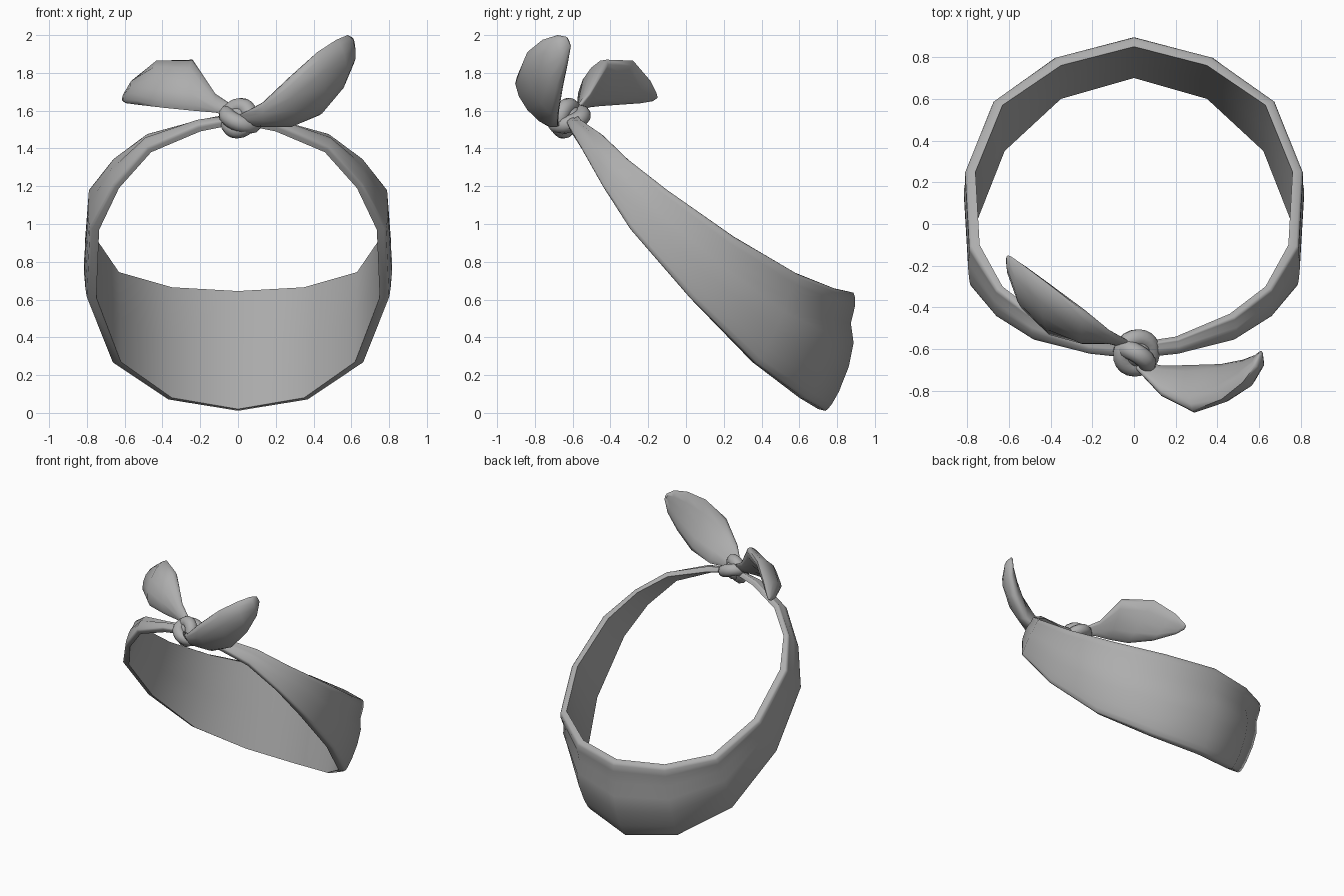
import bpy, bmesh, math
from mathutils import Vector as V

if "Cube" in bpy.data.objects:
    bpy.data.objects.remove(bpy.data.objects["Cube"])

# Dark grey cloth
cloth = bpy.data.materials.new("grey_cloth")
cloth.diffuse_color = (.42, .42, .42, 1)
cloth.use_nodes = True
cloth.node_tree.nodes["Principled BSDF"].inputs["Base Color"].default_value = cloth.diffuse_color


def finish(ob, angle):
    """Apply the cloth material and smooth shading."""
    ob.data.materials.append(cloth)
    bpy.ops.object.select_all(action='DESELECT')
    ob.select_set(True)
    bpy.context.view_layer.objects.active = ob
    bpy.ops.object.shade_smooth_by_angle(angle=math.radians(angle))


def skin(name, rings, closed, angle=40):
    """Loft a list of closed cross-section rings into one smooth-shaded object."""
    bm = bmesh.new()
    rows = [[bm.verts.new(p) for p in r] for r in rings]
    n = len(rows[0])
    for i in range(len(rows) if closed else len(rows) - 1):
        a, b = rows[i], rows[(i + 1) % len(rows)]
        for j in range(n):
            k = (j + 1) % n
            bm.faces.new((a[j], a[k], b[k], b[j]))
    if not closed:
        bm.faces.new(rows[0])
        bm.faces.new(rows[-1])
    bmesh.ops.recalc_face_normals(bm, faces=bm.faces)
    me = bpy.data.meshes.new(name)
    bm.to_mesh(me)
    bm.free()
    ob = bpy.data.objects.new(name, me)
    bpy.context.collection.objects.link(ob)
    finish(ob, angle)


# Head band: inner upper edge, inner lower edge, fold bulge (back to front, right half)
half = [
    ((0, .85, .645), (0, .70, .02), 1.0),
    ((.35, .76, .665), (.35, .60, .08), .9),
    ((.63, .57, .745), (.62, .35, .27), .6),
    ((.76, .25, .935), (.75, .02, .61), .2),
    ((.74, -.10, 1.18), (.735, -.29, .97), .15),
    ((.63, -.30, 1.335), (.63, -.43, 1.19), .2),
    ((.46, -.43, 1.455), (.46, -.54, 1.38), .3),
    ((.20, -.54, 1.52), (.20, -.61, 1.49), .3),
    ((0, -.57, 1.56), (0, -.63, 1.53), 0),
]
flip = lambda p: (-p[0], p[1], p[2])
loop = half + [(flip(u), flip(l), f) for u, l, f in half[-2:0:-1]]
# Outer cross-section: position down the width, extra fold height
folds = [(0, -.012), (.03, 0), (.1, .012), (.25, .012), (.4, .05), (.6, .055),
         (.82, .035), (.93, .015), (.98, 0), (1, -.012)]
rings = []
for i, (u, l, f) in enumerate(loop):
    u, l = V(u), V(l)
    p, q = loop[i - 1], loop[(i + 1) % len(loop)]
    tan = V(q[0]) + V(q[1]) - V(p[0]) - V(p[1])
    nrm = (l - u).cross(tan).normalized()
    if nrm.dot(V((u.x, u.y, 0))) < 0:
        nrm = -nrm
    thick = .05 if (u - l).length > .2 else .035
    rings.append([l, (u + l) / 2, u] +
                 [u.lerp(l, s) + nrm * (thick + (f * h if h > 0 else h)) for s, h in folds])
skin("head_band", rings, True, 60)


# Tied ends: puffed leaf-shaped cloth between two edge lines
def tied_end(name, edges, thick, bow):
    out = []
    for i, (a, b) in enumerate(edges):
        a, b = V(a), V(b)
        p, q = edges[max(i - 1, 0)], edges[min(i + 1, len(edges) - 1)]
        tan = V(q[0]) + V(q[1]) - V(p[0]) - V(p[1])
        d = b - a
        nrm = d.cross(tan).normalized()
        ring = []
        for k in range(12):
            t = 2 * math.pi * k / 12
            s = (1 - math.cos(t)) / 2
            size = min(d.length, .3)
            ring.append(a + d * s + nrm * (thick * size * math.sin(t) + bow * size * 4 * s * (1 - s)))
        out.append(ring)
    skin(name, out, False, 70)


tied_end("tied_end_right", [
    ((.01, -.69, 1.58), (.03, -.66, 1.52)),
    ((.13, -.82, 1.64), (.14, -.68, 1.52)),
    ((.28, -.895, 1.78), (.27, -.68, 1.515)),
    ((.42, -.84, 1.91), (.43, -.68, 1.575)),
    ((.52, -.76, 1.975), (.54, -.66, 1.71)),
    ((.58, -.68, 2.0), (.60, -.63, 1.84)),
    ((.60, -.63, 1.99), (.61, -.61, 1.94)),
], .19, .05)
tied_end("tied_end_left", [
    ((-.03, -.56, 1.63), (-.04, -.59, 1.57)),
    ((-.12, -.51, 1.69), (-.12, -.57, 1.59)),
    ((-.24, -.42, 1.87), (-.24, -.56, 1.60)),
    ((-.42, -.28, 1.865), (-.39, -.53, 1.615)),
    ((-.54, -.19, 1.76), (-.52, -.41, 1.63)),
    ((-.59, -.155, 1.69), (-.595, -.25, 1.64)),
    ((-.605, -.15, 1.67), (-.61, -.18, 1.65)),
], .16, -.06)

# Knot: two crossed cloth loops around a core
centre = V((.01, -.615, 1.56))
for name, shift, rot, major in (
        ("knot_loop_flat", (.002, -.003, -.005), (18, 20, 0), .074),
        ("knot_loop_upright", (-.005, -.02, 0), (75, 0, -30), .066)):
    bpy.ops.mesh.primitive_torus_add(
        major_segments=20, minor_segments=10, major_radius=major, minor_radius=.045,
        location=centre + V(shift), rotation=[math.radians(r) for r in rot])
    ob = bpy.context.object
    ob.name = name
    finish(ob, 60)
bpy.ops.mesh.primitive_uv_sphere_add(segments=16, ring_count=10, radius=.07, location=centre)
bpy.context.object.name = "knot_core"
finish(bpy.context.object, 60)
